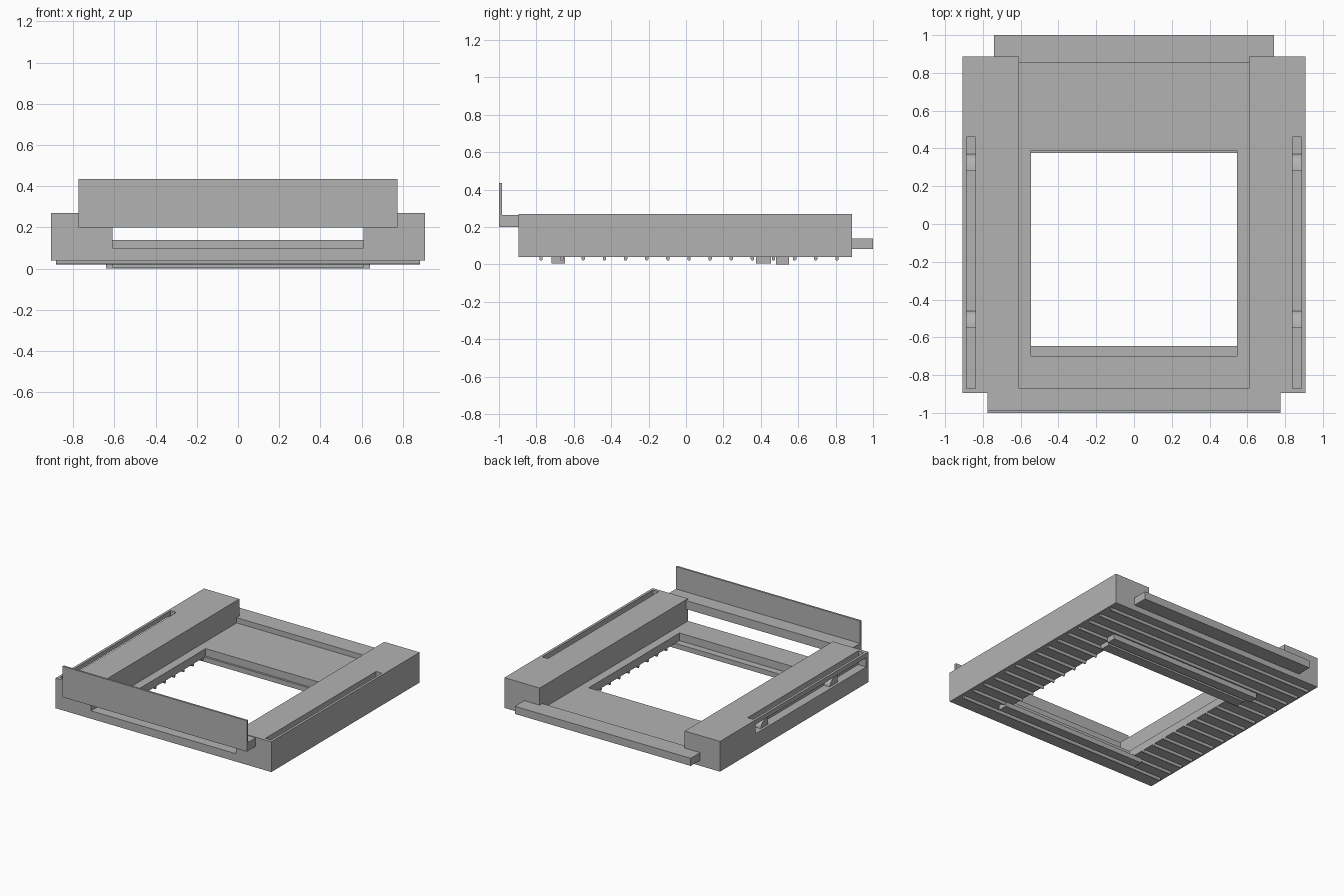
import bpy, bmesh, math

cube = bpy.data.objects.get("Cube")
if cube:
    bpy.data.objects.remove(cube, do_unlink=True)

grey = bpy.data.materials.new("plain grey")
grey.use_nodes = True
grey.diffuse_color = (0.45, 0.45, 0.45, 1)
grey.node_tree.nodes["Principled BSDF"].inputs["Base Color"].default_value = (0.45, 0.45, 0.45, 1)


def prism(name, profile, x0, x1):
    """Extrude a (y, z) profile along x."""
    bm = bmesh.new()
    face = bm.faces.new([bm.verts.new((x0, y, z)) for y, z in profile])
    ext = bmesh.ops.extrude_face_region(bm, geom=[face])["geom"]
    for v in ext:
        if isinstance(v, bmesh.types.BMVert):
            v.co.x = x1
    bmesh.ops.recalc_face_normals(bm, faces=bm.faces[:])
    mesh = bpy.data.meshes.new(name)
    bm.to_mesh(mesh)
    bm.free()
    mesh.materials.append(grey)
    obj = bpy.data.objects.new(name, mesh)
    bpy.context.collection.objects.link(obj)
    return obj


def box(name, x0, x1, y0, y1, z0, z1):
    return prism(name, [(y0, z0), (y1, z0), (y1, z1), (y0, z1)], x0, x1)


def cut(target, cutter):
    cutter.hide_render = True
    mod = target.modifiers.new("cut", 'BOOLEAN')
    mod.operation = 'DIFFERENCE'
    mod.solver = 'EXACT'
    mod.object = cutter
    bpy.context.view_layer.objects.active = target
    bpy.ops.object.modifier_apply(modifier=mod.name)
    bpy.data.objects.remove(cutter, do_unlink=True)


# Main frame with wide channel, central opening and side slots
frame = box("frame", -0.907, 0.907, -0.895, 0.887, 0.04, 0.27)
cut(frame, box("channel_cutter", -0.61, 0.61, -1.1, 1.1, 0.1, 0.4))
cut(frame, box("opening_cutter", -0.545, 0.545, -0.7, 0.39, -0.1, 0.3))
for side in (-1, 1):
    xs = sorted((side * 0.84, side * 0.888))
    cut(frame, box("slot_cutter", *xs, -0.87, 0.46, 0.165, 0.4))
# Window from the right slot out through the side wall
cut(frame, box("window_cutter", -1.0, -0.86, -0.87, 0.46, 0.165, 0.235))

# Rounded catches inside the slots
for side, label in ((-1, "right"), (1, "left")):
    xs = sorted((side * 0.84, side * 0.888))
    for y, place in ((0.28, "back"), (-0.55, "front")):
        arc = [(y + 0.09 * math.cos(a), 0.165 + 0.06 * math.sin(a))
               for a in (i * math.pi / 16 for i in range(9))]
        catch = prism(f"{label}_{place}_catch", [(y, 0.165)] + arc, *xs)
        catch.data.polygons.foreach_set("use_smooth", [abs(p.normal.x) < 0.5 and p.normal.y > -0.5 and p.normal.z > -0.5 for p in catch.data.polygons])

# Front ledge with thin upright panel
prism("front_ledge_and_panel",
      [(-1, 0.2), (-0.87, 0.2), (-0.87, 0.265), (-0.985, 0.265), (-0.985, 0.435), (-1, 0.435)],
      -0.775, 0.775)

# Back tab
box("back_tab", -0.74, 0.74, 0.855, 1.0, 0.082, 0.14)

# Underside bars
box("front_underside_bar", -0.61, 0.61, -0.72, -0.647, 0.005, 0.042)
box("middle_underside_bar", -0.61, 0.61, 0.375, 0.455, 0.005, 0.042)
box("back_underside_bar", -0.64, 0.64, 0.48, 0.55, 0, 0.042)

# Rounded ribs underneath, broken at the opening
for i in range(15):
    y = -0.775 + i * 0.113
    profile = [(y - 0.009, 0.045)] + [
        (y - 0.009 * math.cos(a), 0.03 - 0.009 * math.sin(a))
        for a in (k * math.pi / 6 for k in range(7))] + [(y + 0.009, 0.045)]
    spans = [(-0.883, -0.545), (0.545, 0.883)] if -0.7 < y < 0.39 else [(-0.883, 0.883)]
    for n, (x0, x1) in enumerate(spans):
        prism(f"rib_{i + 1}_{n + 1}", profile, x0, x1)
